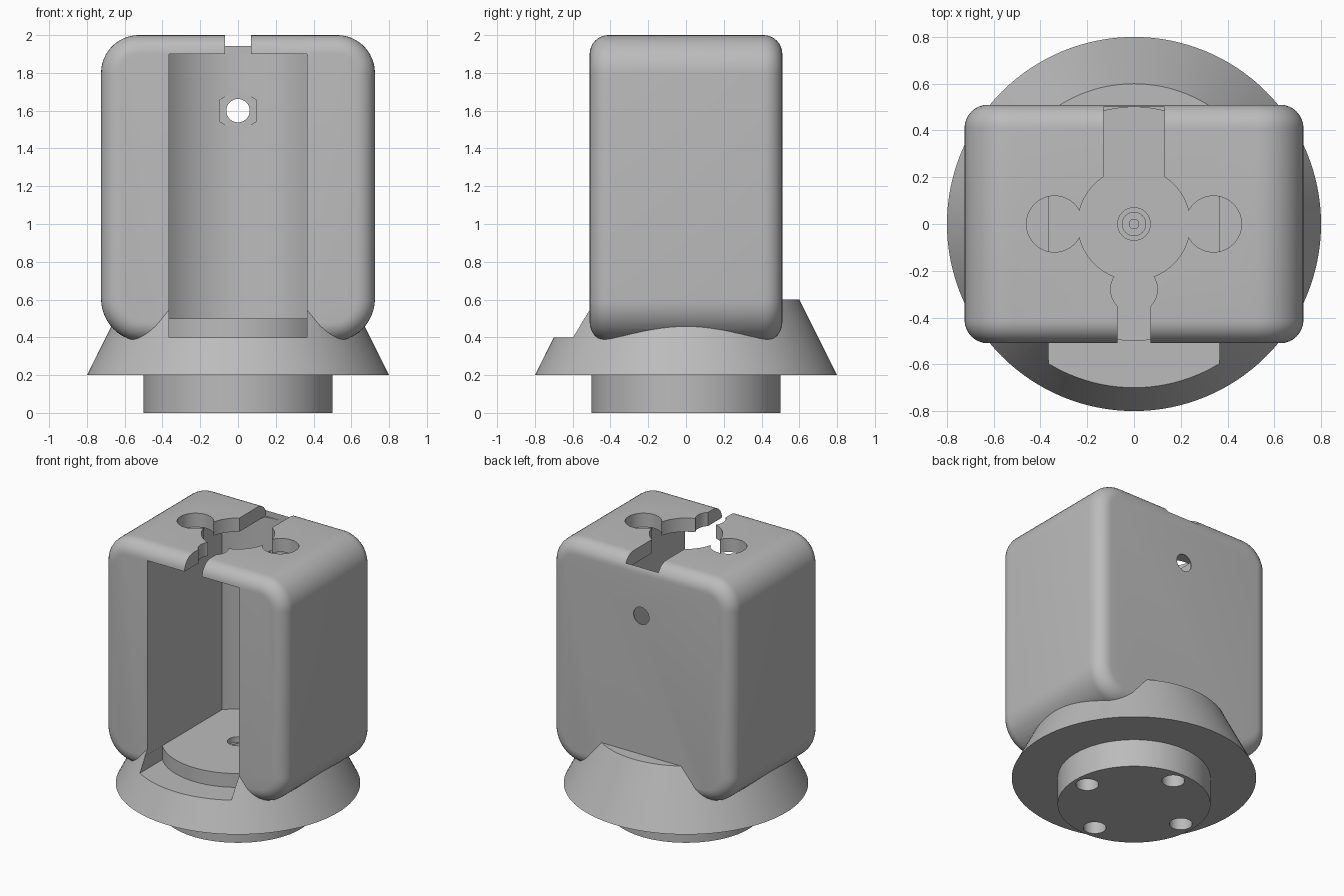
import bpy, bmesh
from math import pi, sin, cos, sqrt, atan2

cube = bpy.data.objects.get("Cube")
if cube:
    bpy.data.objects.remove(cube, do_unlink=True)

grey = bpy.data.materials.new("plain grey")
grey.use_nodes = True
grey.diffuse_color = (0.5, 0.5, 0.5, 1)
grey.node_tree.nodes["Principled BSDF"].inputs["Base Color"].default_value = (0.5, 0.5, 0.5, 1)


def loft(name, loops):
    """Skin a list of equal-length closed loops and cap both ends."""
    bm = bmesh.new()
    rings = [[bm.verts.new(p) for p in loop] for loop in loops]
    n = len(rings[0])
    for a, b in zip(rings, rings[1:]):
        for i in range(n):
            j = (i + 1) % n
            bm.faces.new((a[i], a[j], b[j], b[i]))
    bm.faces.new(rings[0])
    bm.faces.new(rings[-1])
    bmesh.ops.recalc_face_normals(bm, faces=bm.faces)
    mesh = bpy.data.meshes.new(name)
    bm.to_mesh(mesh)
    bm.free()
    mesh.materials.append(grey)
    obj = bpy.data.objects.new(name, mesh)
    bpy.context.collection.objects.link(obj)
    return obj


def arc(cx, cy, r, a0, a1, n):
    return [(cx + r * cos(a0 + (a1 - a0) * i / n), cy + r * sin(a0 + (a1 - a0) * i / n))
            for i in range(n + 1)]


def circle(r, cx=0, cy=0, n=64, turn=0):
    return arc(cx, cy, r, turn, turn + 2 * pi, n)[:-1]


def rect(x, y0, y1):
    return [(-x, y0), (x, y0), (x, y1), (-x, y1)]


def prism(name, outline, z0, z1):
    return loft(name, [[(x, y, z) for x, y in outline] for z in (z0, z1)])


def prism_y(name, outline, y0, y1):
    return loft(name, [[(x, y, z) for x, z in outline] for y in (y0, y1)])


def combine(target, tool, operation):
    mod = target.modifiers.new("cut", "BOOLEAN")
    mod.operation = operation
    mod.solver = "EXACT"
    mod.object = tool
    bpy.context.view_layer.objects.active = target
    bpy.ops.object.modifier_apply(modifier=mod.name)
    bpy.data.objects.remove(tool, do_unlink=True)


# Rounded housing: side profile inset progressively towards both ends
WIDTH, DEPTH, BOTTOM, TOP, FILLET = 0.725, 0.51, 0.378, 2.0, 0.1


def housing_loop(inset, y):
    low, high = 0.225, 0.2
    pts = []
    for r, sx, z, a in ((high, 1, TOP - high, 0), (high, -1, TOP - high, 0.5),
                        (low, -1, BOTTOM + low, 1), (low, 1, BOTTOM + low, 1.5)):
        pts += arc(sx * (WIDTH - r), z, r - inset, a * pi, (a + 0.5) * pi, 12)
    return [(x, y, z) for x, z in pts]


steps = [i / 8 * pi / 2 for i in range(9)]
front = [(FILLET * (1 - sin(a)), -DEPTH + FILLET * (1 - cos(a))) for a in steps]
back = [(d, -y) for d, y in reversed(front)]
body = loft("housing_and_base", [housing_loop(d, y) for d, y in front + back])

# Flared skirt on a round foot
skirt = loft("skirt", [[(x, y, z) for x, y in circle(r, n=128)]
                       for r, z in ((0.5, 0), (0.5, 0.2), (0.8, 0.2), (0.6, 0.6))])
combine(body, skirt, "UNION")

# Keyhole opening in the roof
CEILING = 1.9
for outline in (circle(0.24), circle(0.12, 0.34), circle(0.12, -0.34), circle(0.1, 0, -0.28),
                rect(0.07, -0.7, -0.2), rect(0.13, 0.1, 0.5)):
    combine(body, prism("roof_cut", outline, CEILING, 2.1), "DIFFERENCE")

# Front ledge, leaving a round raised floor behind it
HALF, R = 0.365, 0.5
a = atan2(sqrt(R * R - HALF * HALF), HALF)
ledge = [(-HALF, -1), (HALF, -1)] + arc(0, 0, R, -a, a - pi, 32)
combine(body, prism("ledge_cut", ledge, 0.4, 0.55), "DIFFERENCE")

# Cavity open at the front with a curved back wall
HALF += 0.001
a = atan2(sqrt(R * R - HALF * HALF), HALF)
cavity = [(-HALF, -1), (HALF, -1)] + arc(0, 0, R, a, pi - a, 32)
combine(body, prism("cavity_cut", cavity, 0.5, CEILING + 0.001), "DIFFERENCE")

# Bolt hole and hexagonal seat in the back wall
combine(body, prism_y("hex_cut", circle(0.113, 0, 1.6, 6, pi / 2), 0.3, 0.503), "DIFFERENCE")
combine(body, prism_y("bolt_cut", circle(0.062, 0, 1.6, 32), 0.3, 0.7), "DIFFERENCE")

# Stepped screw seat in the floor
for r, z in ((0.07, 0.46), (0.05, 0.4), (0.02, 0.32)):
    combine(body, prism("screw_cut", circle(r, n=32), z, 0.7), "DIFFERENCE")

# Four blind sockets under the foot
for x, y in circle(0.4, n=4):
    combine(body, prism("socket_cut", circle(0.075, x, y, 32), -0.1, 0.25), "DIFFERENCE")

bpy.ops.object.select_all(action="DESELECT")
body.select_set(True)
bpy.context.view_layer.objects.active = body
bpy.ops.object.shade_smooth_by_angle(angle=pi / 6)
